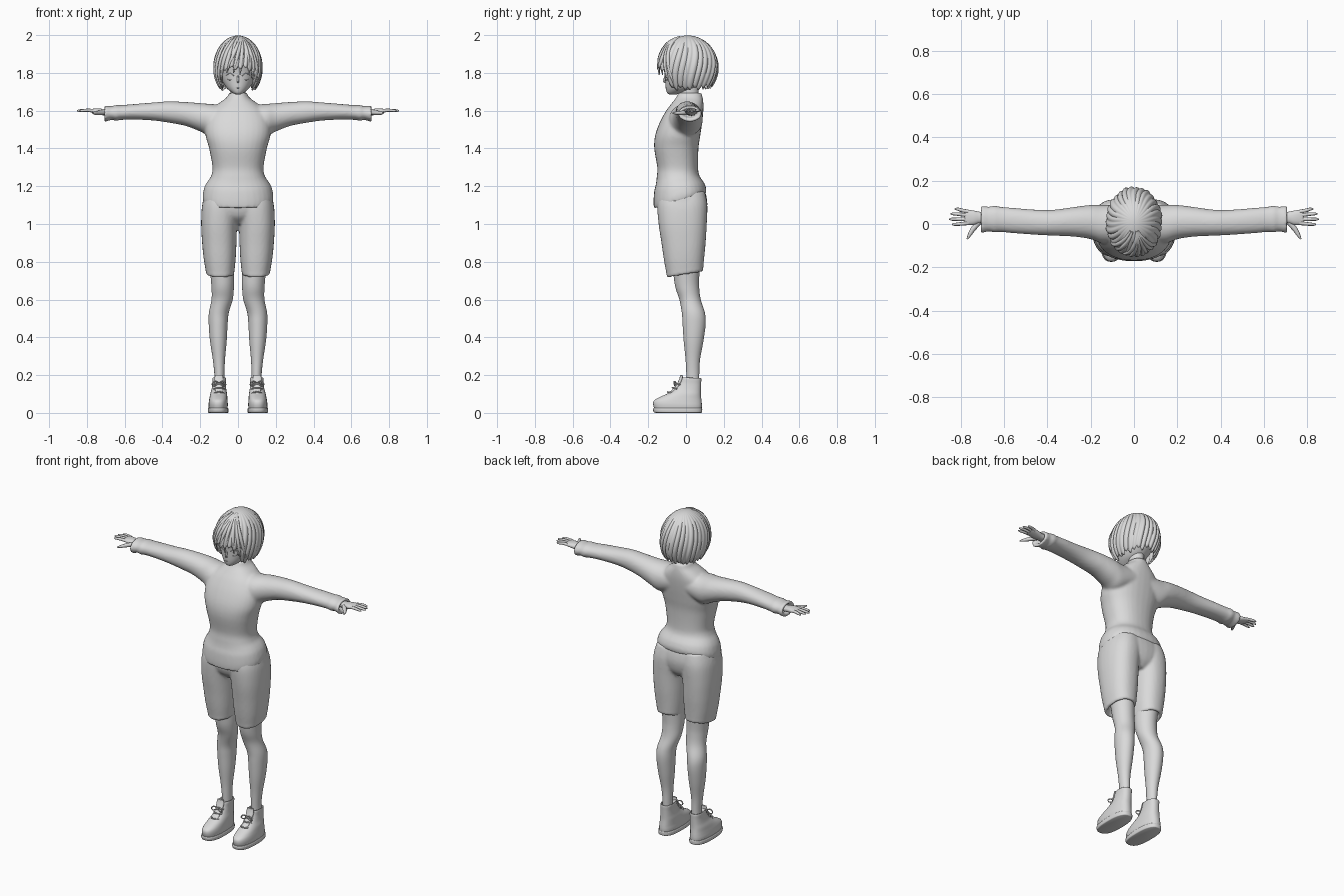
import bpy, bmesh, math
from mathutils import Vector

if "Cube" in bpy.data.objects:
    bpy.data.objects.remove(bpy.data.objects["Cube"])

clay = bpy.data.materials.new("light_grey")
clay.use_nodes = True
clay.diffuse_color = (0.7, 0.7, 0.7, 1)
clay.node_tree.nodes["Principled BSDF"].inputs["Base Color"].default_value = (0.7, 0.7, 0.7, 1)


def finish(name, bm):
    bmesh.ops.recalc_face_normals(bm, faces=bm.faces)
    mesh = bpy.data.meshes.new(name)
    bm.to_mesh(mesh)
    bm.free()
    mesh.materials.append(clay)
    obj = bpy.data.objects.new(name, mesh)
    bpy.context.collection.objects.link(obj)
    bpy.ops.object.select_all(action='DESELECT')
    bpy.context.view_layer.objects.active = obj
    obj.select_set(True)
    bpy.ops.object.shade_smooth_by_angle(angle=math.radians(50))
    return obj


def spline(rings, steps=5):
    """Catmull-Rom blend between cross-sections."""
    pts = [Vector(r) for r in rings]
    out = []
    for i in range(len(pts) - 1):
        a, b, c, d = pts[max(i - 1, 0)], pts[i], pts[i + 1], pts[min(i + 2, len(pts) - 1)]
        for k in range(steps):
            t = k / steps
            out.append(b + (c - a) * t / 2 + (a * 2 - b * 5 + c * 4 - d) * t * t / 2
                       + (b * 3 - a - c * 3 + d) * t ** 3 / 2)
    return out + [pts[-1]]


def loft(bm, rings, place, power=2.0, n=32):
    """Closed skin through rings of (position, a_min, a_max, b_min, b_max)."""
    loops = []
    for t, a0, a1, b0, b1 in spline(rings):
        loop = []
        for k in range(n):
            c, s = math.cos(math.tau * k / n), math.sin(math.tau * k / n)
            a = (a0 + a1) / 2 + (a1 - a0) / 2 * math.copysign(abs(c) ** (2 / power), c)
            b = (b0 + b1) / 2 + (b1 - b0) / 2 * math.copysign(abs(s) ** (2 / power), s)
            loop.append(bm.verts.new(place(t, a, b)))
        loops.append(loop)
    for low, high in zip(loops, loops[1:]):
        for k in range(n):
            bm.faces.new((low[k], low[(k + 1) % n], high[(k + 1) % n], high[k]))
    bm.faces.new(loops[0])
    bm.faces.new(loops[-1])


def sym(*rows):
    return [(z, -w, w, y0, y1) for z, w, y0, y1 in rows]


def upright(side=1, hem=0.0, slope=0.0, fade=0.15):
    """Stack along z, with a hem that rises toward the back."""
    def place(z, x, y):
        return (side * x, y, z + slope * y * max(0, 1 - max(0, z - hem) / fade))
    return place


def sideways(side):
    return lambda x, y, z: (side * x, y, z)


def blend(obj, voxel, rounds):
    mod = obj.modifiers.new("Blend", 'REMESH')
    mod.mode = 'VOXEL'
    mod.voxel_size = voxel
    mod.use_smooth_shade = True
    mod = obj.modifiers.new("Soften", 'SMOOTH')
    mod.iterations = rounds


def tube(name, points, mirror=False):
    """Tapered strand through (x, y, z, radius) points."""
    objs = []
    for side in ((1, -1) if mirror else (1,)):
        curve = bpy.data.curves.new(name, 'CURVE')
        curve.dimensions = '3D'
        curve.bevel_depth = 1
        curve.bevel_resolution = 2
        curve.resolution_u = 5
        curve.use_fill_caps = True
        sp = curve.splines.new('BEZIER')
        sp.bezier_points.add(len(points) - 1)
        for p, (x, y, z, r) in zip(sp.bezier_points, points):
            p.co, p.radius = (side * x, y, z), r
            p.handle_left_type = p.handle_right_type = 'AUTO'
        curve.materials.append(clay)
        obj = bpy.data.objects.new(name + ("" if not mirror else "_left" if side > 0 else "_right"), curve)
        bpy.context.collection.objects.link(obj)
        objs.append(obj)
    return objs


# Sweater: trunk and both sleeves blended into one skin
bm = bmesh.new()
loft(bm, sym((1.13, .185, -.17, .105), (1.16, .187, -.172, .108), (1.2, .178, -.168, .098),
             (1.225, .164, -.16, .085), (1.255, .143, -.155, .07), (1.3, .135, -.152, .064),
             (1.4, .153, -.168, .066), (1.47, .172, -.163, .076), (1.54, .172, -.138, .086),
             (1.6, .145, -.105, .092), (1.64, .1, -.075, .092), (1.67, .06, -.052, .088),
             (1.695, .047, -.042, .082)), upright(1, 1.13, .28), 2.3)
sleeve = [(.04, -.08, .085, 1.5, 1.63), (.14, -.09, .088, 1.465, 1.635), (.2, -.07, .088, 1.49, 1.64),
          (.28, -.058, .078, 1.52, 1.646), (.37, -.054, .066, 1.537, 1.649), (.45, -.05, .066, 1.548, 1.643),
          (.55, -.043, .074, 1.553, 1.635), (.62, -.037, .08, 1.551, 1.629), (.645, -.04, .085, 1.546, 1.63),
          (.67, -.034, .08, 1.551, 1.624), (.705, -.042, .083, 1.541, 1.626), (.71, -.035, .075, 1.55, 1.62),
          (.7, -.02, .062, 1.562, 1.61), (.67, -.01, .055, 1.57, 1.605)]
for side in (1, -1):
    loft(bm, sleeve, sideways(side), 2.1)
blend(finish("sweater", bm), .008, 5)

# Shorts: seat and two hollow-ended legs
bm = bmesh.new()
loft(bm, sym((1.0, .05, -.09, .07), (1.04, .14, -.135, .1), (1.1, .185, -.153, .113),
             (1.16, .178, -.15, .105), (1.2, .16, -.14, .085)), upright(), 2.3)
leg_cloth = [(.82, .045, .14, -.06, .05), (.74, .036, .152, -.085, .074), (.738, .022, .167, -.101, .09),
             (.76, .018, .172, -.105, .092), (.82, .012, .182, -.117, .097), (.9, .008, .19, -.13, .104),
             (1.0, .004, .195, -.145, .11), (1.1, -.01, .19, -.152, .113), (1.17, -.01, .17, -.14, .1)]
for side in (1, -1):
    loft(bm, leg_cloth, upright(side, .74, .17), 2.3)
blend(finish("shorts", bm), .008, 3)

# Bare legs, shoes and soles
for side, tag in ((1, "left"), (-1, "right")):
    bm = bmesh.new()
    loft(bm, [(.13, .072, .126, .005, .07), (.2, .072, .125, .002, .07), (.28, .069, .133, -.002, .074),
              (.38, .06, .148, -.012, .092), (.47, .055, .155, -.018, .104), (.53, .049, .154, -.022, .1),
              (.6, .028, .14, -.035, .078), (.66, .022, .14, -.055, .07), (.72, .02, .145, -.065, .07),
              (.85, .02, .16, -.08, .08)], upright(side))
    finish("leg_" + tag, bm)
    bm = bmesh.new()
    loft(bm, [(.015, .056, .154, -.168, .082), (.04, .054, .156, -.174, .084), (.06, .055, .154, -.168, .083),
              (.078, .056, .151, -.14, .081), (.1, .058, .147, -.095, .079), (.125, .062, .14, -.06, .079),
              (.155, .064, .136, -.037, .08), (.182, .063, .136, -.026, .081), (.186, .068, .131, -.02, .076),
              (.17, .072, .126, -.01, .07)], upright(side, .15, -.04, .1), 2.4)
    finish("shoe_" + tag, bm)
    bm = bmesh.new()
    loft(bm, [(0, .055, .155, -.155, .08), (.004, .051, .159, -.17, .085), (.02, .05, .16, -.175, .086),
              (.026, .053, .157, -.172, .084)], upright(side), 2.6)
    finish("sole_" + tag, bm)
    # Raised tongue at the front of the ankle
    bm = bmesh.new()
    loft(bm, [(.1, .082, .12, -.1, -.07), (.14, .08, .122, -.057, -.035), (.175, .077, .125, -.038, -.018),
              (.2, .08, .122, -.03, -.018)], upright(side), 2.5, 16)
    finish("shoe_tongue_" + tag, bm)

# Laces with a small bow
for z, y in ((.105, -.092), (.128, -.066), (.15, -.05)):
    tube("shoe_lace", [(.074, y + .018, z, .004), (.101, y - .006, z + .006, .004), (.128, y + .018, z, .004)], True)
for way in (1, -1):
    tube("lace_bow", [(.101, -.052, .16, .003), (.101 + way * .025, -.062, .165, .004),
                      (.101 + way * .034, -.06, .145, .003), (.101, -.056, .155, .003)], True)

# Hands: palm, four fingers and a thumb
for side, tag in ((1, "left"), (-1, "right")):
    bm = bmesh.new()
    loft(bm, [(.66, .006, .054, 1.572, 1.607), (.71, .004, .056, 1.575, 1.609), (.74, -.004, .062, 1.58, 1.612),
              (.77, -.003, .065, 1.588, 1.61), (.785, .002, .06, 1.593, 1.606)], sideways(side), 2.3, 20)
    finish("palm_" + tag, bm)
for y, tip, spread in ((.057, .828, .012), (.04, .846, .007), (.022, .853, 0), (.004, .84, -.006)):
    tube("finger", [(.765, y, 1.6, .009), (.795, y + spread * .5, 1.602, .0085),
                    (tip - .012, y + spread, 1.6, .007), (tip, y + spread, 1.599, .003)], True)
tube("thumb", [(.715, .008, 1.59, .013), (.74, -.02, 1.588, .012), (.758, -.048, 1.587, .009),
               (.77, -.07, 1.587, .004)], True)

# Neck, head and face
bm = bmesh.new()
loft(bm, sym((1.63, .045, -.03, .07), (1.69, .04, -.032, .066), (1.76, .042, -.03, .07)), upright())
finish("neck", bm)
bm = bmesh.new()
loft(bm, sym((1.686, .01, -.088, -.05), (1.695, .03, -.1, -.02), (1.72, .06, -.107, .05),
             (1.76, .084, -.11, .095), (1.8, .097, -.113, .12), (1.86, .105, -.122, .13),
             (1.92, .088, -.1, .11), (1.965, .045, -.05, .06)), upright(), 2.1)
finish("head", bm)
tube("nose", [(0, -.108, 1.79, .004), (0, -.114, 1.765, .006), (0, -.117, 1.755, .005), (0, -.108, 1.748, .004)])
tube("mouth", [(-.016, -.105, 1.722, .001), (0, -.108, 1.72, .002), (.016, -.105, 1.722, .001)])
tube("eyelid", [(.022, -.109, 1.785, .002), (.042, -.104, 1.797, .003), (.064, -.088, 1.788, .002)], True)
tube("lower_lid", [(.03, -.107, 1.765, .001), (.044, -.101, 1.762, .0015), (.058, -.091, 1.767, .001)], True)


# Bobbed hair: pleated cap whose pleats end in points
def scalp(phi, theta, lift=1.0):
    r = math.sin(theta) * lift
    return Vector((.129 * r * math.sin(phi), .01 - .16 * r * math.cos(phi), 1.83 + .168 * math.cos(theta)))


def hem_height(phi):
    turn = abs(math.remainder(phi, math.tau))
    t = min(1, max(0, (turn - .5) / .55))
    return 1.82 - .108 * t * t * (3 - 2 * t) + .012 * max(0, turn - 2)


LOCKS, PER, ROWS = 30, 6, 22
bm = bmesh.new()
grid = []
for row in range(ROWS + 1):
    line = []
    for col in range(LOCKS * PER):
        phi = math.tau * col / (LOCKS * PER)
        pleat = math.sin(math.pi * (col % PER) / PER)
        lock = col // PER
        end = hem_height(phi) + .016 * (1 - pleat) + .008 * math.sin(lock * 2.3)
        theta = .04 + (math.acos((end - 1.83) / .168) - .04) * row / ROWS
        grow = min(1, theta / .8)
        lift = 1 + grow * (.05 * pleat - .03 + .015 * math.sin(lock * 1.7))
        line.append(bm.verts.new(scalp(phi + .12 * math.sin(theta * 2), theta, lift)))
    grid.append(line)
for up, down in zip(grid, grid[1:]):
    for k in range(len(up)):
        j = (k + 1) % len(up)
        bm.faces.new((up[k], up[j], down[j], down[k]))
bm.faces.new(grid[0])
hair = finish("hair", bm)
solid = hair.modifiers.new("Thickness", 'SOLIDIFY')
solid.thickness = .008
solid.offset = -1

# Loose fringe locks sweeping from the parting
for start, stop, low in ((.35, -.5, 1.8), (.35, -.2, 1.8), (.35, .08, 1.79), (.35, .5, 1.79),
                         (.4, .8, 1.75), (-.2, -.85, 1.75), (.45, 1.05, 1.72), (-.4, -1.1, 1.72)):
    last = math.acos((low - 1.83) / .168)
    path = []
    for k in range(6):
        t = k / 5
        p = scalp(start + (stop - start) * t ** .8, .3 + (last - .3) * t, .98)
        path.append((*p, .003 + .008 * math.sin(math.pi * min(1, t * .9 + .1))))
    tube("fringe_lock", path)
